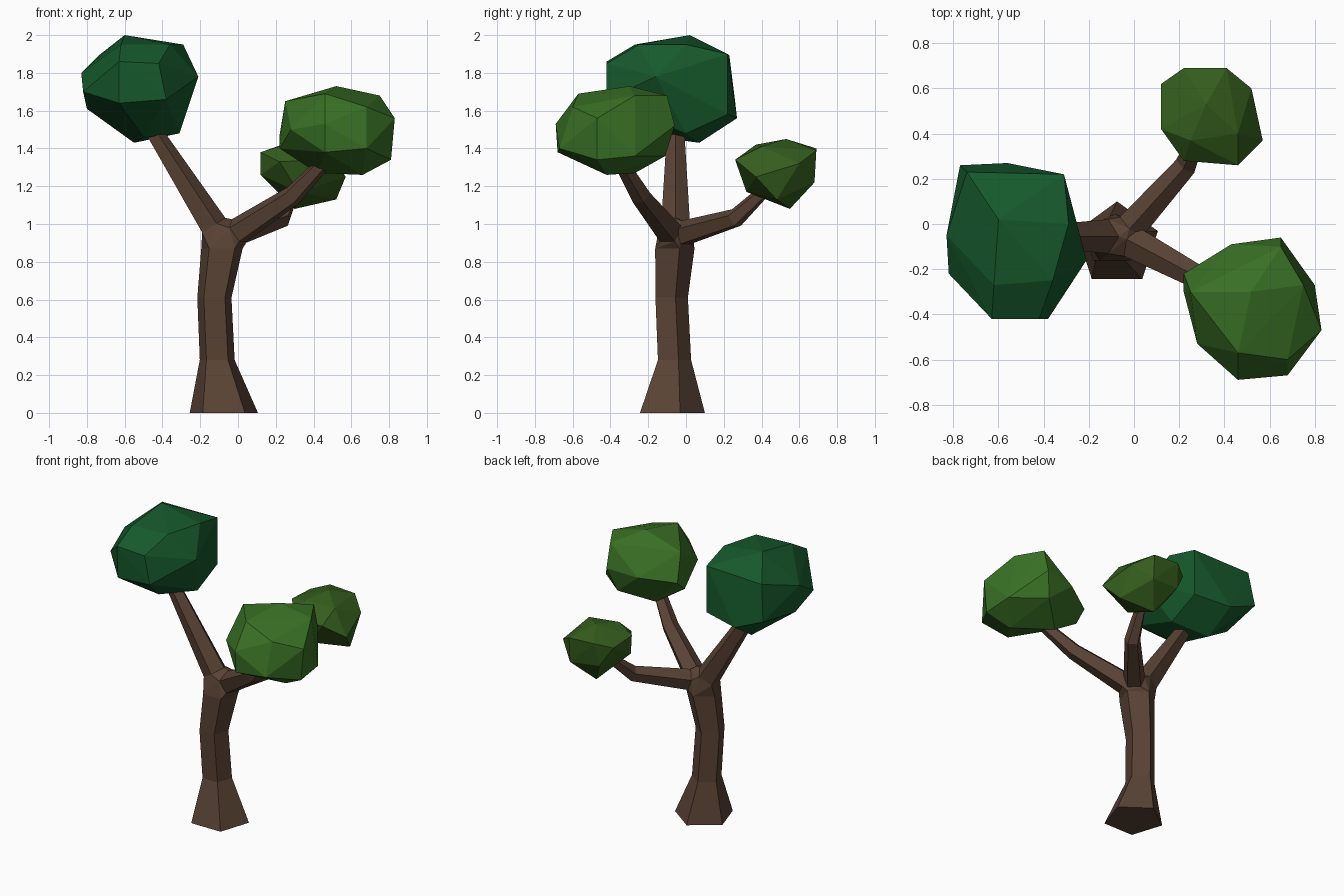
import bpy, bmesh, math
from mathutils import Vector

if "Cube" in bpy.data.objects:
    bpy.data.objects.remove(bpy.data.objects["Cube"])


def material(name, rgb):
    m = bpy.data.materials.new(name)
    m.diffuse_color = (*rgb, 1)
    m.use_nodes = True
    m.node_tree.nodes["Principled BSDF"].inputs["Base Color"].default_value = m.diffuse_color
    return m


def finish(bm, name, mat):
    bmesh.ops.recalc_face_normals(bm, faces=bm.faces)
    me = bpy.data.meshes.new(name)
    bm.to_mesh(me)
    bm.free()
    me.materials.append(mat)
    ob = bpy.data.objects.new(name, me)
    bpy.context.collection.objects.link(ob)
    return ob


def ring(center, radius, direction):
    """Five-sided ring of points facing along direction."""
    d = Vector(direction).normalized()
    if d.z > 0.99:
        side, up = Vector((1, 0, 0)), Vector((0, 1, 0))
    else:
        side = Vector((0, 0, 1)).cross(d).normalized()
        up = d.cross(side)
    angles = [math.pi / 2 + math.tau * i / 5 for i in range(5)]
    return [Vector(center) + radius * (math.cos(a) * side + math.sin(a) * up) for a in angles]


def limb(name, path, mat, upright=False):
    """Tapered five-sided limb through (x, y, z, radius) stations."""
    pts = [Vector(p[:3]) for p in path]
    rings = []
    for i, p in enumerate(pts):
        d = (0, 0, 1) if upright else pts[min(i + 1, len(pts) - 1)] - pts[max(i - 1, 0)]
        rings.append(ring(p, path[i][3], d))
    bm = bmesh.new()
    vs = [[bm.verts.new(c) for c in r] for r in rings]
    for a, b in zip(vs, vs[1:]):
        for k in range(5):
            n = (k + 1) % 5
            bm.faces.new((a[k], a[n], b[n], b[k]))
    bm.faces.new(vs[0])
    bm.faces.new(vs[-1])
    finish(bm, name, mat)
    return rings


def hull(name, points, mat):
    """Faceted convex lump around a few points."""
    bm = bmesh.new()
    for p in points:
        bm.verts.new(p)
    res = bmesh.ops.convex_hull(bm, input=bm.verts[:])
    loose = {v for v in res["geom_interior"] + res["geom_unused"] if isinstance(v, bmesh.types.BMVert)}
    bmesh.ops.delete(bm, geom=list(loose), context='VERTS')
    return finish(bm, name, mat)


bark = material("bark", (0.10, 0.055, 0.035))
dark = material("dark_leaves", (0.008, 0.10, 0.025))
light = material("light_leaves", (0.04, 0.16, 0.018))
olive = material("olive_leaves", (0.035, 0.11, 0.012))

# Trunk with flared foot
trunk = limb("trunk", [(-0.075, -0.09, 0, 0.19), (-0.11, -0.07, 0.28, 0.097),
                       (-0.125, -0.085, 0.61, 0.095), (-0.085, -0.07, 0.87, 0.115)], bark, True)

# Three branches
branches = [
    limb("left_branch", [(-0.135, -0.055, 0.99, 0.08), (-0.45, -0.055, 1.49, 0.048)], bark),
    limb("front_right_branch", [(0.0, -0.085, 0.96, 0.075), (0.29, -0.24, 1.15, 0.055),
                                (0.45, -0.34, 1.32, 0.04)], bark),
    limb("back_right_branch", [(-0.01, -0.01, 0.95, 0.07), (0.23, 0.26, 1.03, 0.052),
                               (0.29, 0.41, 1.17, 0.035)], bark),
]

# Fork joining the trunk to the branches
hull("fork", trunk[-1] + [p for b in branches for p in b[0]], bark)

# Leaf clumps
hull("left_leaf_clump", [
    (-0.60, 0.02, 2.0), (-0.29, 0.0, 1.95), (-0.62, -0.27, 1.95), (-0.36, -0.25, 1.95),
    (-0.83, -0.05, 1.80), (-0.82, -0.22, 1.70), (-0.80, -0.05, 1.61), (-0.77, 0.26, 1.65),
    (-0.74, 0.23, 1.89), (-0.56, 0.27, 1.56), (-0.31, 0.22, 1.90), (-0.31, 0.22, 1.58),
    (-0.21, -0.16, 1.78), (-0.31, 0.0, 1.48), (-0.55, 0.07, 1.43), (-0.50, -0.15, 1.46),
    (-0.38, -0.42, 1.66), (-0.63, -0.41, 1.64), (-0.63, -0.42, 1.86), (-0.42, -0.42, 1.85)], dark)

hull("front_right_leaf_clump", [
    (0.52, -0.30, 1.73), (0.75, -0.27, 1.68), (0.65, -0.10, 1.68), (0.65, -0.06, 1.52),
    (0.43, -0.09, 1.50), (0.60, -0.11, 1.36), (0.22, -0.22, 1.47), (0.22, -0.30, 1.40),
    (0.25, -0.30, 1.65), (0.83, -0.47, 1.56), (0.80, -0.27, 1.36), (0.81, -0.47, 1.34),
    (0.66, -0.42, 1.26), (0.42, -0.27, 1.27), (0.46, -0.69, 1.53), (0.68, -0.67, 1.40),
    (0.46, -0.68, 1.38), (0.28, -0.53, 1.50), (0.46, -0.57, 1.69), (0.68, -0.60, 1.62)], light)

hull("back_right_leaf_clump", [
    (0.32, 0.53, 1.45), (0.25, 0.37, 1.42), (0.46, 0.40, 1.41), (0.12, 0.62, 1.37),
    (0.12, 0.42, 1.38), (0.12, 0.43, 1.26), (0.22, 0.69, 1.40), (0.41, 0.69, 1.39),
    (0.41, 0.68, 1.22), (0.20, 0.66, 1.24), (0.52, 0.60, 1.32), (0.57, 0.37, 1.25),
    (0.46, 0.26, 1.34), (0.22, 0.28, 1.33), (0.32, 0.32, 1.17), (0.52, 0.48, 1.13),
    (0.30, 0.55, 1.08)], olive)
